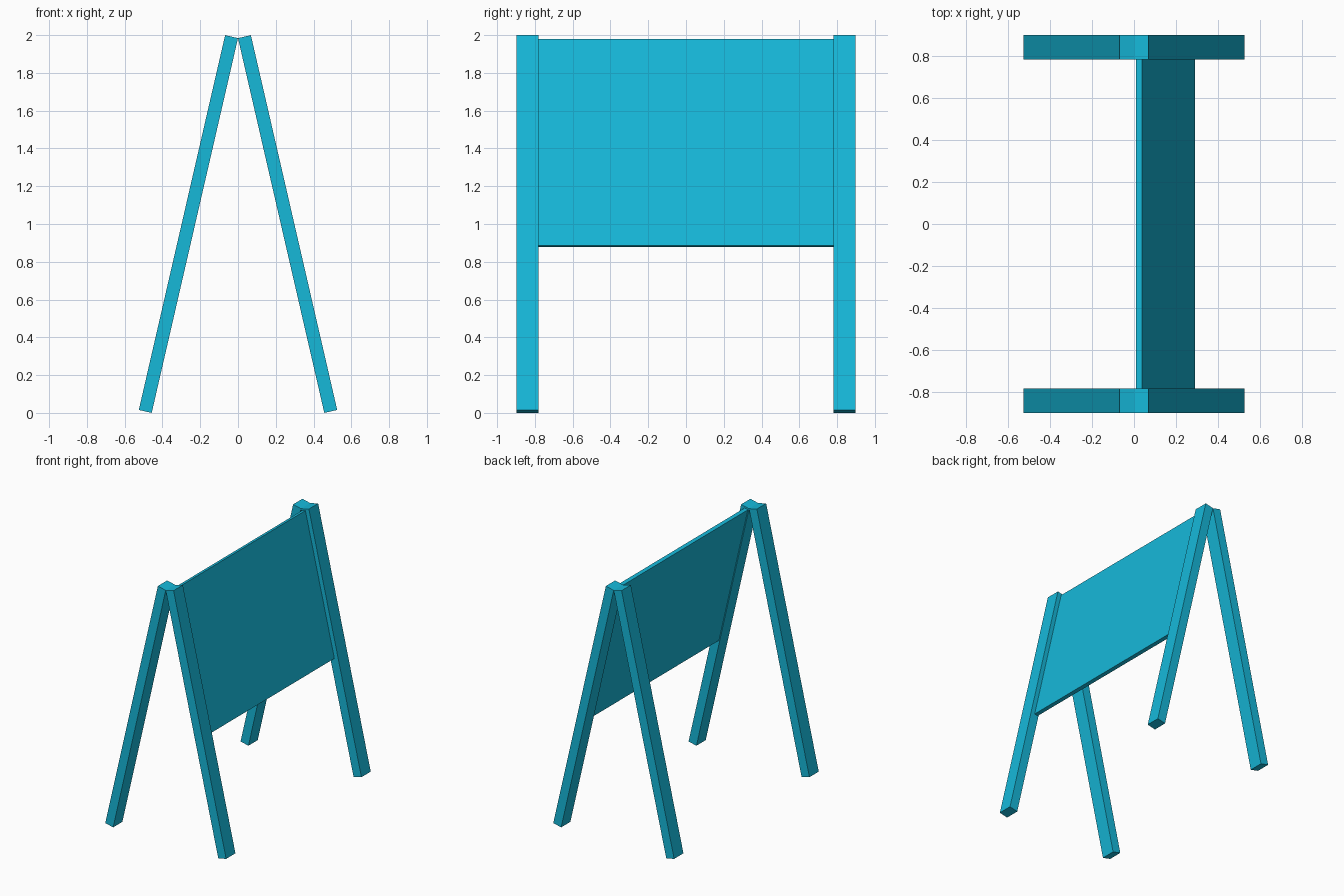
import bpy
import bmesh
from math import radians
from mathutils import Matrix

if "Cube" in bpy.data.objects:
    bpy.data.objects.remove(bpy.data.objects["Cube"])

TILT = radians(12.97)
mat = bpy.data.materials.new("cyan_paint")
mat.diffuse_color = (0.008, 0.479, 0.694, 1.0)
mat.use_nodes = True
mat.node_tree.nodes["Principled BSDF"].inputs["Base Color"].default_value = mat.diffuse_color


def sloped_box(name, u, y, v, side):
    """Box in leg space: u across the leg, v down its length from the apex."""
    bm = bmesh.new()
    size = Matrix.Diagonal((u[1] - u[0], y[1] - y[0], v[1] - v[0], 1))
    centre = Matrix.Translation((sum(u) / 2 * side, sum(y) / 2, -sum(v) / 2))
    lean = Matrix.Translation((0, 0, 1.984)) @ Matrix.Rotation(-TILT * side, 4, 'Y')
    bmesh.ops.create_cube(bm, size=1, matrix=lean @ centre @ size)
    mesh = bpy.data.meshes.new(name)
    bm.to_mesh(mesh)
    bm.free()
    mesh.materials.append(mat)
    obj = bpy.data.objects.new(name, mesh)
    bpy.context.collection.objects.link(obj)
    return obj


# Four splayed legs meeting at the apex
for y, end in (((-0.897, -0.782), "front"), ((0.782, 0.897), "back")):
    for side, label in ((-1, "left"), (1, "right")):
        sloped_box(f"{end}_{label}_leg", (0, 0.07), y, (0, 2.036), side)

# Single board set between the right-hand legs
sloped_box("board", (0.007, 0.036), (-0.782, 0.782), (0.013, 1.136), 1)
